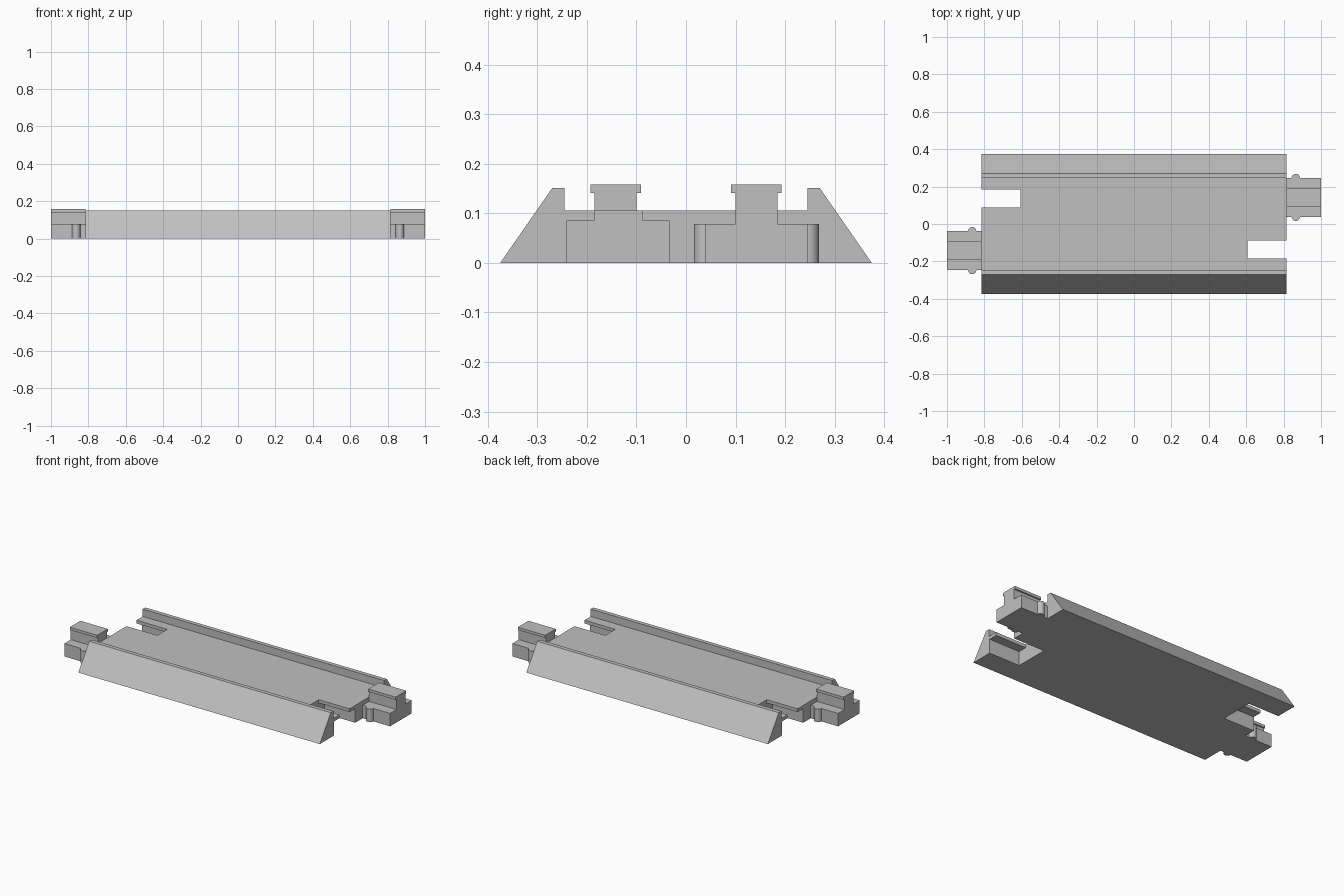
import bpy
import bmesh
from math import pi
from mathutils import Matrix

if "Cube" in bpy.data.objects:
    bpy.data.objects.remove(bpy.data.objects["Cube"])

GREY = (0.53, 0.53, 0.53, 1)
mat = bpy.data.materials.new("light grey plastic")
mat.use_nodes = True
mat.diffuse_color = GREY
mat.node_tree.nodes["Principled BSDF"].inputs["Base Color"].default_value = GREY

END = 0.815          # half length of the plate
LANE = 0.142         # sideways offset of the connectors
LANE_IN = -0.137     # sideways offset of the sockets


def add_object(name, bm):
    bmesh.ops.recalc_face_normals(bm, faces=bm.faces)
    mesh = bpy.data.meshes.new(name)
    bm.to_mesh(mesh)
    bm.free()
    mesh.materials.append(mat)
    obj = bpy.data.objects.new(name, mesh)
    bpy.context.collection.objects.link(obj)
    return obj


def extrude_x(name, profile, x0, x1):
    """Sweep a closed (y, z) profile along x."""
    bm = bmesh.new()
    face = bm.faces.new([bm.verts.new((x0, y, z)) for y, z in profile])
    new = bmesh.ops.extrude_face_region(bm, geom=[face])["geom"]
    moved = [v for v in new if isinstance(v, bmesh.types.BMVert)]
    bmesh.ops.translate(bm, verts=moved, vec=(x1 - x0, 0, 0))
    return add_object(name, bm)


def symmetric(half, centre=0):
    """Mirror a bottom-to-top half outline of (width, z) about a centre line."""
    return ([(centre + w, z) for w, z in half]
            + [(centre - w, z) for w, z in reversed(half)])


def modify(obj, other, operation):
    """Apply a boolean, then discard the helper."""
    mod = obj.modifiers.new(operation.title(), "BOOLEAN")
    mod.operation, mod.object, mod.solver = operation, other, "EXACT"
    bpy.context.view_layer.objects.active = obj
    bpy.ops.object.modifier_apply(modifier=mod.name)
    bpy.data.objects.remove(other)


def turn(obj, half_turn):
    if half_turn:
        obj.data.transform(Matrix.Rotation(pi, 4, "Z"))
    return obj


# Plate with a sloped rail along each side
plate = extrude_x("track_plate", symmetric(
    [(0.375, 0), (0.27, 0.151), (0.245, 0.151), (0.245, 0.106)]), -END, END)

for half_turn in (False, True):
    side = "left" if not half_turn else "right"

    # Socket: wide pocket below, narrow slot through the deck
    pocket = symmetric([(0.103, -0.1), (0.103, 0.086), (0.048, 0.086), (0.048, 0.3)], LANE_IN)
    cutter = extrude_x("socket_cutter", pocket, 0.607, 1.0)
    cutter.hide_render = True
    modify(plate, turn(cutter, half_turn), "DIFFERENCE")

    # Connector: stepped block with a T-shaped head
    block = symmetric([(0.104, 0), (0.104, 0.079), (0.0425, 0.079),
                       (0.0425, 0.141), (0.051, 0.141), (0.051, 0.158)], LANE)
    connector = turn(extrude_x(side + "_connector", block, END, 1.0), half_turn)

    # Rounded snap ridge on each flank of the connector
    for flank in (-1, 1):
        bm = bmesh.new()
        bmesh.ops.create_cone(
            bm, cap_ends=True, segments=32, radius1=0.022, radius2=0.022, depth=0.079,
            matrix=Matrix.Translation((0.865, LANE + flank * 0.104, 0.0395)))
        ridge = turn(add_object("snap_ridge", bm), half_turn)
        modify(connector, ridge, "UNION")

    # Smooth the ridges, keep the block edges sharp
    bpy.ops.object.select_all(action="DESELECT")
    connector.select_set(True)
    bpy.context.view_layer.objects.active = connector
    bpy.ops.object.shade_smooth_by_angle(angle=0.5)
